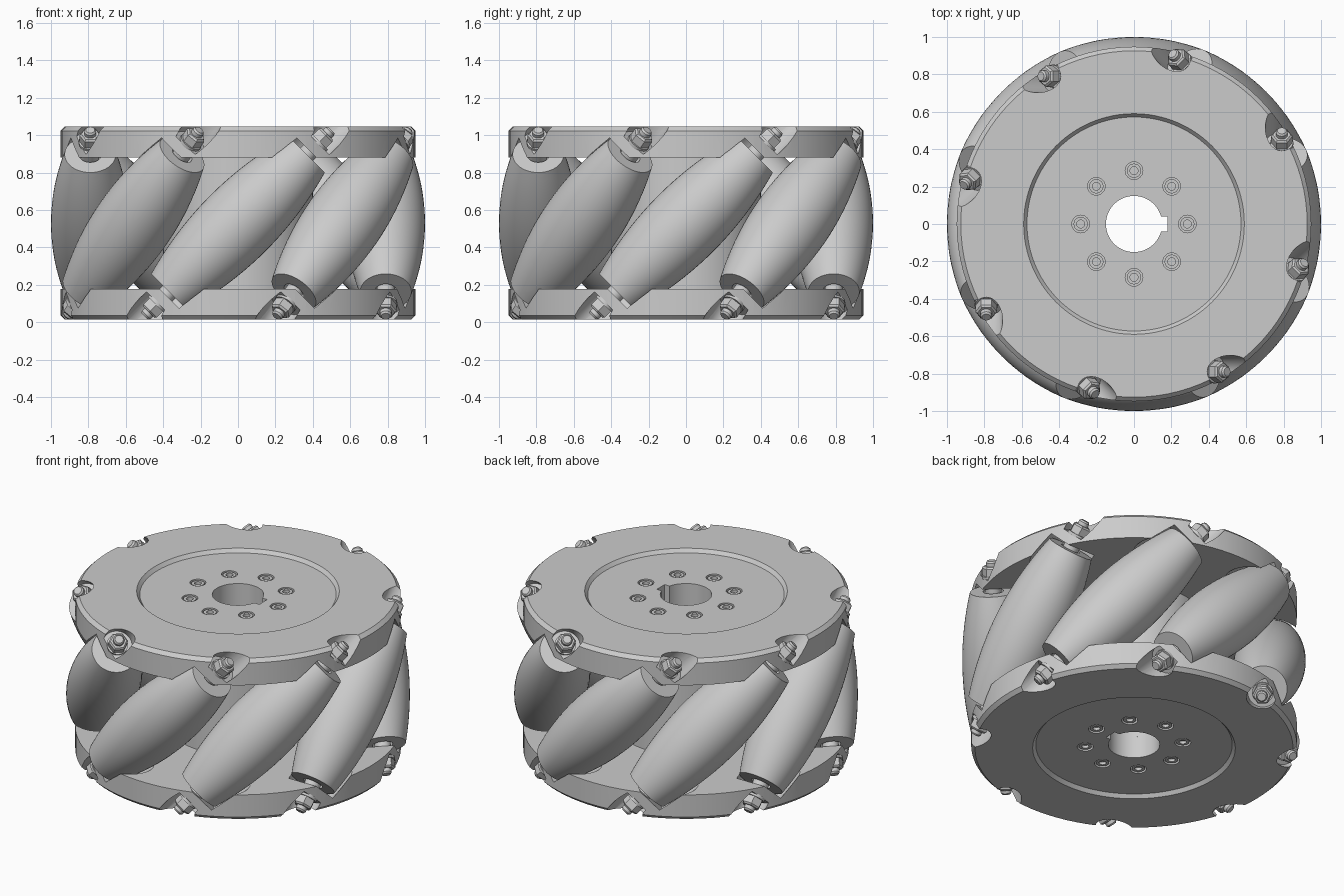
import bpy, bmesh, math
from mathutils import Matrix, Vector

if "Cube" in bpy.data.objects:
    bpy.data.objects.remove(bpy.data.objects["Cube"])

MID = 0.53          # mid height of the wheel
AXIS_R = 0.79       # radius of the roller axes
HALF = 0.52         # half length of a roller
COUNT = 8

grey = bpy.data.materials.new("machined_grey")
grey.use_nodes = True
grey.diffuse_color = (0.6, 0.6, 0.6, 1)
grey.node_tree.nodes["Principled BSDF"].inputs["Base Color"].default_value = (0.6, 0.6, 0.6, 1)


def lathe(bm, profile, matrix=Matrix(), segs=32):
    """Revolve a closed (radius, height) outline about local z."""
    part = bmesh.new()
    verts = [part.verts.new((r, 0, z)) for r, z in profile]
    edges = [part.edges.new((a, b)) for a, b in zip(verts, verts[1:] + verts[:1])
             if a.co.x > 1e-6 or b.co.x > 1e-6]
    bmesh.ops.spin(part, geom=verts + edges, cent=(0, 0, 0), axis=(0, 0, 1),
                   angle=math.tau, steps=segs, use_duplicate=False)
    bmesh.ops.remove_doubles(part, verts=part.verts, dist=1e-5)
    bmesh.ops.dissolve_degenerate(part, edges=part.edges, dist=1e-6)
    bmesh.ops.recalc_face_normals(part, faces=part.faces)
    part.transform(matrix)
    temp = bpy.data.meshes.new("temp")
    part.to_mesh(temp)
    part.free()
    bm.from_mesh(temp)
    bpy.data.meshes.remove(temp)


def rod(r, z0, z1):
    return [(0, z0), (r, z0), (r, z1), (0, z1)]


def finish(name, bm):
    mesh = bpy.data.meshes.new(name)
    bm.to_mesh(mesh)
    bm.free()
    mesh.materials.append(grey)
    obj = bpy.data.objects.new(name, mesh)
    bpy.context.collection.objects.link(obj)
    return obj


def smooth(obj):
    bpy.ops.object.select_all(action='DESELECT')
    obj.select_set(True)
    bpy.context.view_layer.objects.active = obj
    bpy.ops.object.shade_smooth_by_angle(angle=math.radians(30))


def cut(obj, cutter):
    cutter.hide_render = True
    mod = obj.modifiers.new("cut", 'BOOLEAN')
    mod.operation, mod.solver, mod.object = 'DIFFERENCE', 'EXACT', cutter
    bpy.ops.object.select_all(action='DESELECT')
    obj.select_set(True)
    bpy.context.view_layer.objects.active = obj
    bpy.ops.object.modifier_apply(modifier=mod.name)
    bpy.data.objects.remove(cutter)


def barrel(s):
    return 0.21 - 0.27 * s * s


FLIP = Matrix.Rotation(math.pi, 4, 'X')
LIFT = Matrix.Translation((0, 0, MID))
# Slanted roller frames, local to the wheel centre
frames = [Matrix.Rotation(math.tau * i / COUNT, 4, 'Z') @ Matrix.Translation((AXIS_R, 0, 0))
          @ Matrix.Rotation(-math.pi / 4, 4, 'X') for i in range(COUNT)]
screw_spots = [Matrix.Rotation(math.tau * i / COUNT, 4, 'Z') @ Matrix.Translation((0.285, 0, 0))
               for i in range(COUNT)]


def key_cutter():
    bm = bmesh.new()
    bmesh.ops.create_cube(bm, size=1, matrix=Matrix.Translation((0.09, 0, 0))
                          @ Matrix.Diagonal((0.18, 0.08, 3, 1)))
    return finish("keyway_cutter", bm)


# Side plate: chamfered disc with a shallow recess and a bore
bm = bmesh.new()
lathe(bm, [(0.15, 0.352), (0.948, 0.352), (0.948, 0.494), (0.926, 0.516),
           (0.59, 0.516), (0.572, 0.494), (0.15, 0.494)], segs=96)
top = finish("upper_plate", bm)

# Roller clearances, nut pockets and screw holes
bm = bmesh.new()
steps = [0.25, 0.33, 0.41, 0.48, 0.545]
for f in frames:
    lathe(bm, [(0, 0.25)] + [(barrel(s) + 0.014, s) for s in steps] + [(0, 0.545)], f)
cut(top, finish("roller_clearance_cutter", bm))
bm = bmesh.new()
for f in frames:
    lathe(bm, rod(0.088, 0.605, 0.85), f)
for m in screw_spots:
    lathe(bm, rod(0.047, 0.455, 0.6), m, 24)
cut(top, finish("pocket_cutter", bm))
cut(top, key_cutter())

# Lower plate is the upper one turned over
bottom = bpy.data.objects.new("lower_plate", top.data.copy())
bpy.context.collection.objects.link(bottom)
bottom.data.transform(LIFT @ FLIP)
top.data.transform(LIFT)
smooth(top)
smooth(bottom)

# Hub sleeve between the plates
bm = bmesh.new()
lathe(bm, [(0.15, -0.354), (0.4, -0.354), (0.4, 0.354), (0.15, 0.354)], segs=64)
hub = finish("hub", bm)
cut(hub, key_cutter())
hub.data.transform(LIFT)
smooth(hub)

# Barrel rollers with recessed ends
for i, f in enumerate(frames):
    bm = bmesh.new()
    body = [(barrel(s), s) for s in (HALF * (k / 10 - 1) for k in range(21))]
    bore = [(0.06, HALF), (0.06, 0.46), (0.03, 0.46), (0.03, -0.46), (0.06, -0.46), (0.06, -HALF)]
    lathe(bm, body + bore, LIFT @ f, 48)
    smooth(finish(f"roller_{i + 1}", bm))

    # Axle with spacers, washers and hex nuts at both ends
    bm = bmesh.new()
    lathe(bm, [(0, -0.705), (0.024, -0.705), (0.032, -0.695), (0.032, 0.695),
               (0.024, 0.705), (0, 0.705)], LIFT @ f, 20)
    for m in (LIFT @ f, LIFT @ f @ FLIP):
        lathe(bm, rod(0.048, 0.46, 0.546), m, 24)
        lathe(bm, rod(0.062, 0.6, 0.618), m, 24)
        lathe(bm, [(0, 0.616), (0.058, 0.616), (0.058, 0.664), (0.048, 0.674), (0, 0.674)], m, 6)
    smooth(finish(f"axle_{i + 1}", bm))

# Socket screws around the bore on both faces
for side, turn in (("upper", Matrix()), ("lower", FLIP)):
    bm = bmesh.new()
    for m in screw_spots:
        lathe(bm, [(0, 0.44), (0.038, 0.44), (0.038, 0.49), (0.021, 0.49),
                   (0.021, 0.472), (0, 0.472)], LIFT @ turn @ m, 24)
    smooth(finish(f"{side}_screws", bm))
